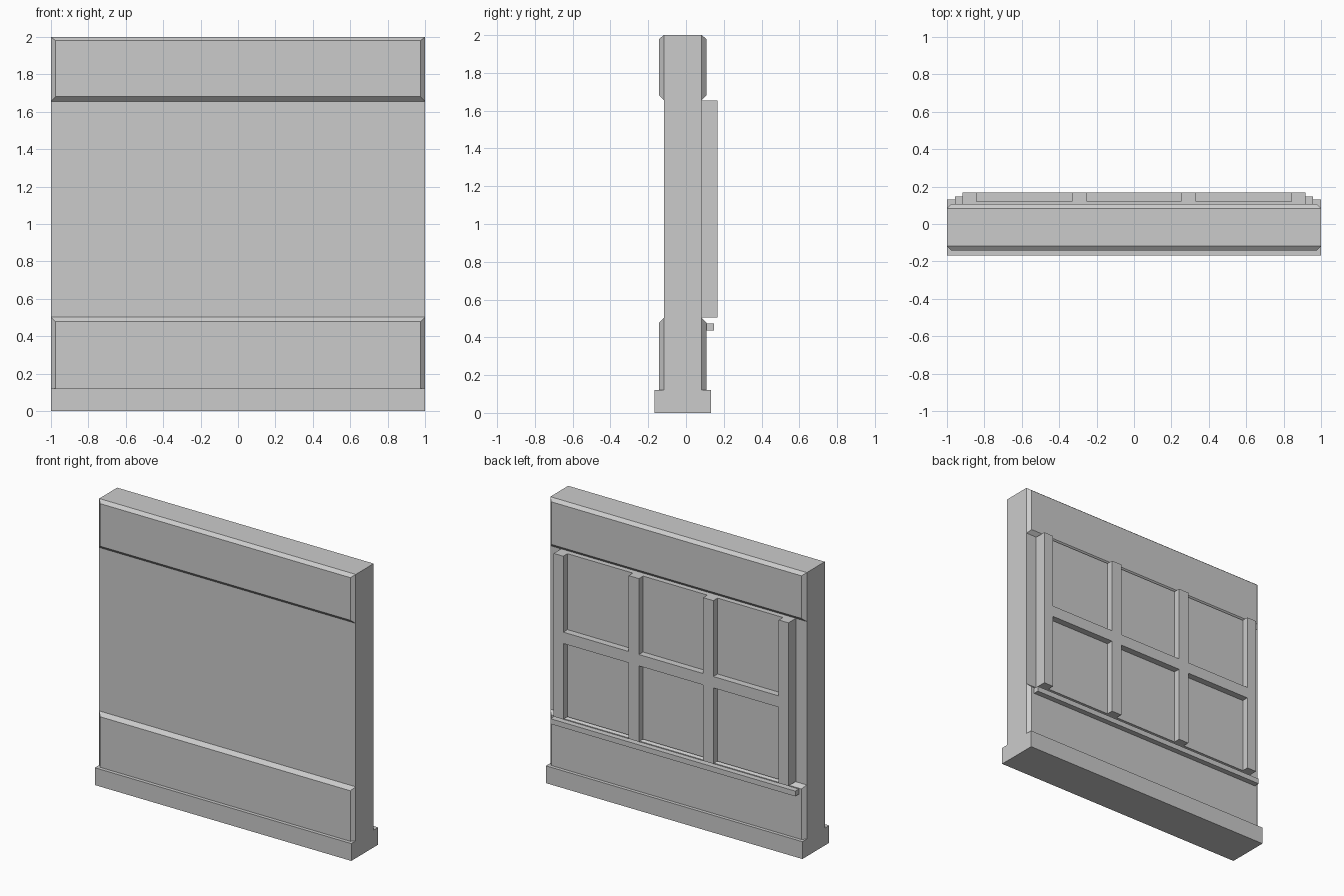
import bpy, bmesh

if "Cube" in bpy.data.objects:
    bpy.data.objects.remove(bpy.data.objects["Cube"])

FRONT, BACK = -0.117, 0.083      # wall faces
CH = 0.025                       # chamfer and panel depth


def make(name, verts, faces):
    mesh = bpy.data.meshes.new(name)
    mesh.from_pydata(verts, [], faces)
    bm = bmesh.new()
    bm.from_mesh(mesh)
    bmesh.ops.recalc_face_normals(bm, faces=bm.faces)
    bm.to_mesh(mesh)
    bm.free()
    obj = bpy.data.objects.new(name, mesh)
    bpy.context.collection.objects.link(obj)
    return obj


HEX = [(0, 1, 2, 3), (4, 5, 6, 7), (0, 1, 5, 4),
       (1, 2, 6, 5), (2, 3, 7, 6), (3, 0, 4, 7)]


def ring(x0, x1, y, z0, z1):
    return [(x0, y, z0), (x1, y, z0), (x1, y, z1), (x0, y, z1)]


def box(name, x0, x1, y0, y1, z0, z1):
    return make(name, ring(x0, x1, y0, z0, z1) + ring(x0, x1, y1, z0, z1), HEX)


def panel(name, y, side, z0, z1, low, high):
    # raised panel whose face is inset by the chamfer
    return make(name, ring(-1, 1, y, z0, z1)
                + ring(-1 + CH, 1 - CH, y + side * CH, z0 + low, z1 - high), HEX)


# wall and plinth
box("wall", -1, 1, FRONT, BACK, 0, 2)
box("plinth", -1, 1, -0.167, 0.132, 0, 0.122)

# chamfered bands on both sides
for label, y, side in (("front", FRONT, -1), ("back", BACK, 1)):
    panel(label + "_lower_panel", y, side, 0.122, 0.503, 0, CH)
    panel(label + "_upper_panel", y, side, 1.655, 2.0, CH, 0.02)

# window on the back: panes, mullions, middle rail and sill
box("window_panes", -0.87, 0.87, BACK, 0.12, 0.505, 1.655)
for i, (x0, x1) in enumerate(((-0.915, -0.84), (-0.33, -0.25),
                              (0.25, 0.33), (0.84, 0.915))):
    box(f"mullion_{i + 1}", x0, x1, BACK, 0.167, 0.505, 1.655)
for i, (x0, x1) in enumerate(((-0.84, -0.33), (-0.25, 0.25), (0.33, 0.84))):
    box(f"middle_rail_{i + 1}", x0, x1, BACK, 0.167, 1.04, 1.12)
box("sill", -0.955, 0.955, BACK + CH - 0.005, 0.147, 0.435, 0.472)
